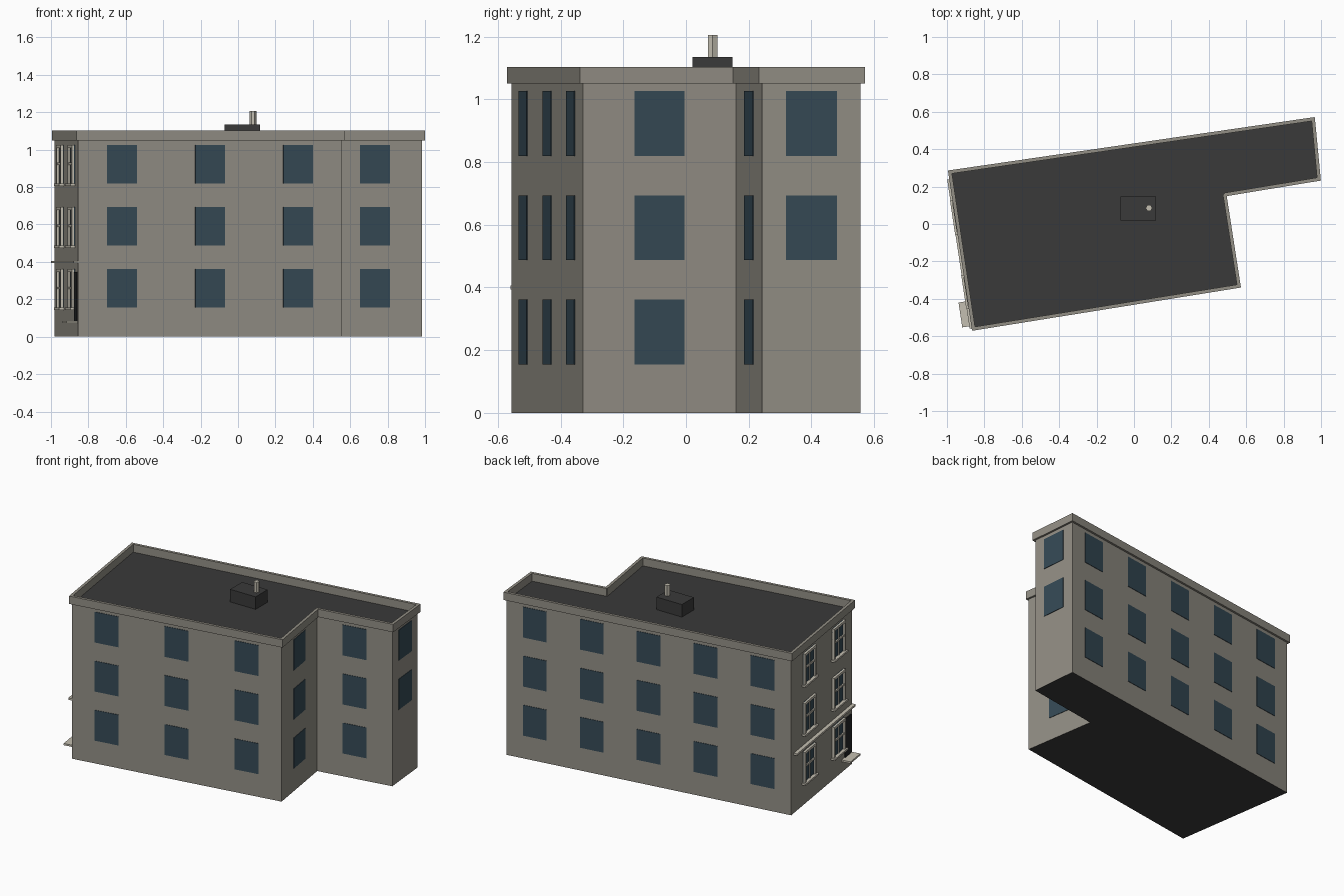
import bpy, bmesh, math
from mathutils import Vector

if "Cube" in bpy.data.objects:
    bpy.data.objects.remove(bpy.data.objects["Cube"])


def mat(name, r, g, b):
    m = bpy.data.materials.new(name)
    m.diffuse_color = (r, g, b, 1)
    m.use_nodes = True
    m.node_tree.nodes["Principled BSDF"].inputs["Base Color"].default_value = m.diffuse_color
    return m


WALL = mat("warm grey wall", 0.29, 0.273, 0.235)
ROOF = mat("dark roof", 0.042, 0.042, 0.042)
GLASS = mat("blue glass", 0.036, 0.068, 0.092)
TRIM = mat("pale stone trim", 0.55, 0.52, 0.44)
DOOR = mat("dark door", 0.016, 0.018, 0.02)

# Footprint corners, counter-clockwise from the front left
A, B, C, D, E, F = [Vector(p) for p in (
    (-0.855, -0.556), (0.557, -0.329), (0.481, 0.16),
    (0.985, 0.243), (0.955, 0.557), (-0.98, 0.275))]
CORNERS = [A, B, C, D, E, F]
ROOF_Z = 1.05
FLOORS = (0.155, 0.487, 0.819)
WIN_W, WIN_H = 0.162, 0.207


def finish(bm, name, *mats):
    bmesh.ops.recalc_face_normals(bm, faces=bm.faces)
    me = bpy.data.meshes.new(name)
    bm.to_mesh(me)
    bm.free()
    for m in mats:
        me.materials.append(m)
    ob = bpy.data.objects.new(name, me)
    bpy.context.collection.objects.link(ob)
    return ob


def wall_box(bm, p, q, s, d, z):
    """Box on wall p-q: s along the wall, d outwards, z height ranges."""
    u = (q - p).normalized()
    n = Vector((u.y, -u.x))
    vs = []
    for zz in z:
        for ss, dd in ((s[0], d[0]), (s[1], d[0]), (s[1], d[1]), (s[0], d[1])):
            c = p + u * ss + n * dd
            vs.append(bm.verts.new((c.x, c.y, zz)))
    for f in ((0, 1, 2, 3), (4, 5, 6, 7), (0, 1, 5, 4),
              (1, 2, 6, 5), (2, 3, 7, 6), (3, 0, 4, 7)):
        bm.faces.new([vs[i] for i in f])


def wall_boxes(name, p, q, boxes, m):
    bm = bmesh.new()
    for s, d, z in boxes:
        wall_box(bm, p, q, s, d, z)
    return finish(bm, name, m)


# Building body: walls with dark roof and underside
bm = bmesh.new()
base = bm.faces.new([bm.verts.new((c.x, c.y, 0)) for c in CORNERS])
ext = bmesh.ops.extrude_face_region(bm, geom=[base], use_keep_orig=True)
bmesh.ops.translate(bm, vec=(0, 0, ROOF_Z),
                    verts=[v for v in ext["geom"] if isinstance(v, bmesh.types.BMVert)])
bm.normal_update()
for f in bm.faces:
    f.material_index = 1 if abs(f.normal.z) > 0.5 else 0
finish(bm, "building_body", WALL, ROOF)

# Parapet strip along every wall
bm = bmesh.new()
for i, p in enumerate(CORNERS):
    q = CORNERS[(i + 1) % 6]
    a = 0 if p is C else 0.012
    b = 0 if q is C else 0.012
    wall_box(bm, p, q, (-a, (q - p).length + b), (-0.006, 0.013), (ROOF_Z, 1.103))
finish(bm, "parapet", WALL)

# Plain windows: evenly spaced columns on four walls
for name, p, q, cols, floors in (
        ("front_windows", A, B, 3, FLOORS), ("side_windows", B, C, 1, FLOORS),
        ("wing_front_windows", C, D, 1, FLOORS), ("wing_side_windows", D, E, 1, FLOORS[1:]),
        ("back_windows", E, F, 5, FLOORS)):
    L = (q - p).length
    boxes = []
    for k in range(cols):
        c = L * (k + 0.5) / cols
        for z in floors:
            boxes.append(((c - WIN_W / 2, c + WIN_W / 2), (-0.003, 0.003), (z, z + WIN_H)))
    wall_boxes(name, p, q, boxes, GLASS)

# Framed sash windows on the entrance wall
L = (A - F).length
panes, frames, sills = [], [], []
for c in (0.285 * L, 0.765 * L):
    s0, s1 = c - 0.08, c + 0.08
    for z in FLOORS:
        z1 = z + WIN_H
        t = 0.016
        panes.append(((s0, s1), (-0.003, 0.004), (z, z1)))
        frames += [((s0, s0 + t), (0, 0.016), (z, z1)),
                   ((s1 - t, s1), (0, 0.016), (z, z1)),
                   ((s0 + t, s1 - t), (0, 0.016), (z1 - t, z1)),
                   ((s0 + t, s1 - t), (0, 0.012), (z + 0.1, z + 0.112)),
                   ((c - 0.005, c + 0.005), (0, 0.01), (z, z1 - t))]
        sills.append(((s0 - 0.012, s1 + 0.012), (0, 0.026), (z - 0.012, z)))
wall_boxes("sash_glass", F, A, panes, GLASS)
wall_boxes("sash_frames", F, A, frames, TRIM)
wall_boxes("window_sills", F, A, sills, TRIM)

# Belt course, door and door step
wall_boxes("belt_course", F, A, [((0.035, L), (0, 0.024), (0.393, 0.406))], TRIM)
wall_boxes("entrance_door", F, A, [((0.87 * L, 0.975 * L), (-0.003, 0.006), (0.08, 0.345))], DOOR)
wall_boxes("door_step", F, A, [((0.825 * L, 0.985 * L), (0, 0.062), (0.073, 0.085))], TRIM)

# Rooftop box with six-sided vent pipe
wall_boxes("rooftop_box", Vector((-0.073, 0.02)), Vector((0.118, 0.02)),
           [((0, 0.191), (-0.128, 0), (ROOF_Z - 0.01, 1.135))], ROOF)
bm = bmesh.new()
ring = [bm.verts.new((0.08 + 0.018 * math.cos(i * math.pi / 3),
                      0.085 + 0.018 * math.sin(i * math.pi / 3), 1.13)) for i in range(6)]
bottom = bm.faces.new(ring)
ext = bmesh.ops.extrude_face_region(bm, geom=[bottom], use_keep_orig=True)
bmesh.ops.translate(bm, vec=(0, 0, 0.076),
                    verts=[v for v in ext["geom"] if isinstance(v, bmesh.types.BMVert)])
finish(bm, "vent_pipe", TRIM)
